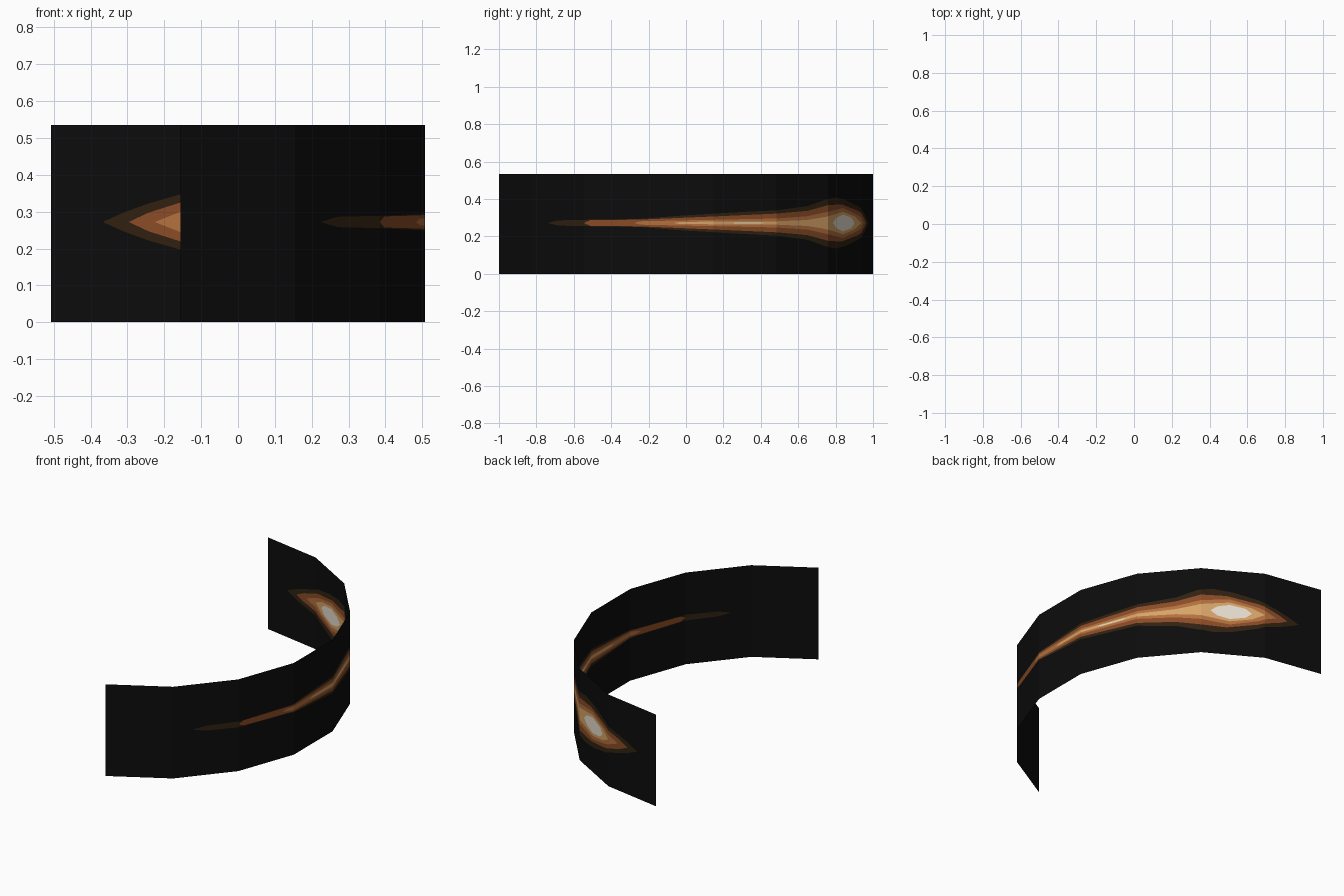
import bpy
import bmesh
import math

if "Cube" in bpy.data.objects:
    bpy.data.objects.remove(bpy.data.objects["Cube"])

R, CX, CY = 1.031, -0.508, -0.031      # arc radius and centre
HEIGHT, MID = 0.535, 0.272             # sheet height and streak axis
START, END, STEP = -70, 90, 20         # eight flat panels of 20 degrees


def srgb(*rgb):
    lin = [(c / 255 / 12.92) if c < 11 else ((c / 255 + 0.055) / 1.055) ** 2.4 for c in rgb]
    return (*lin, 1.0)


COLOURS = [
    ("near_black", (12, 12, 12)),
    ("dark_olive", (48, 33, 17)),
    ("rust_brown", (138, 75, 38)),
    ("warm_orange", (178, 112, 62)),
    ("sandy_tan", (214, 164, 104)),
    ("pale_cream", (235, 226, 212)),
]

# Half-width of each nested glow band: (angle, half-width)
BANDS = [
    [(-44, 0), (-40, .014), (-12, .022), (1, .04), (16, .056), (30, .068), (42, .09),
     (49, .125), (54, .137), (60, .125), (68, .09), (70, .075), (75, .05), (79, .024), (82, 0)],
    [(-30, 0), (-28, .015), (-12, .018), (1, .028), (30, .05), (42, .065),
     (50, .095), (58, .1), (68, .065), (70, .053), (75, .025), (78, 0)],
    [(-14, 0), (-12, .009), (1, .014), (30, .024), (42, .036),
     (50, .06), (59, .08), (68, .042), (74, 0)],
    [(-2, 0), (0, .006), (30, .009), (42, .016), (48, .03), (59, .06), (66, .035), (70, 0)],
    [(16, 0), (17, .003), (25, .003), (26, 0), (53, 0), (55, .028), (59, .045), (64, .028), (66, 0)],
]


def lookup(table, a):
    for (a0, w0), (a1, w1) in zip(table, table[1:]):
        if a0 <= a <= a1:
            return w0 + (w1 - w0) * (a - a0) / (a1 - a0)
    return 0.0


def panel_point(a):
    """Point on the faceted arc at angle a."""
    k = min(int((a - START) // STEP), (END - START) // STEP - 1)
    t = (a - START - k * STEP) / STEP
    p, q = [math.radians(START + (k + i) * STEP) for i in (0, 1)]
    return (CX + R * (math.cos(p) * (1 - t) + math.cos(q) * t),
            CY + R * (math.sin(p) * (1 - t) + math.sin(q) * t))


# Curved sheet: each column has rows at the band edges
bm = bmesh.new()
columns = []
for a in range(START, END + 1):
    x, y = panel_point(a)
    w = [lookup(b, a) for b in BANDS]
    rows = [0] + [MID - v for v in w] + [MID + v for v in reversed(w)] + [HEIGHT]
    columns.append([bm.verts.new((x, y, z)) for z in rows])

# Colour each row by its distance from the streak axis
n = len(BANDS)
for c0, c1 in zip(columns, columns[1:]):
    for r in range(2 * n + 1):
        face = bm.faces.new((c0[r], c1[r], c1[r + 1], c0[r + 1]))
        face.material_index = min(r, 2 * n - r)
bmesh.ops.remove_doubles(bm, verts=bm.verts, dist=1e-5)

mesh = bpy.data.meshes.new("curved_streak_sheet")
bm.to_mesh(mesh)
bm.free()
for name, rgb in COLOURS:
    mat = bpy.data.materials.new(name)
    mat.diffuse_color = srgb(*rgb)
    mat.use_nodes = True
    mat.node_tree.nodes["Principled BSDF"].inputs["Base Color"].default_value = mat.diffuse_color
    mesh.materials.append(mat)
sheet = bpy.data.objects.new("curved_streak_sheet", mesh)
bpy.context.collection.objects.link(sheet)
